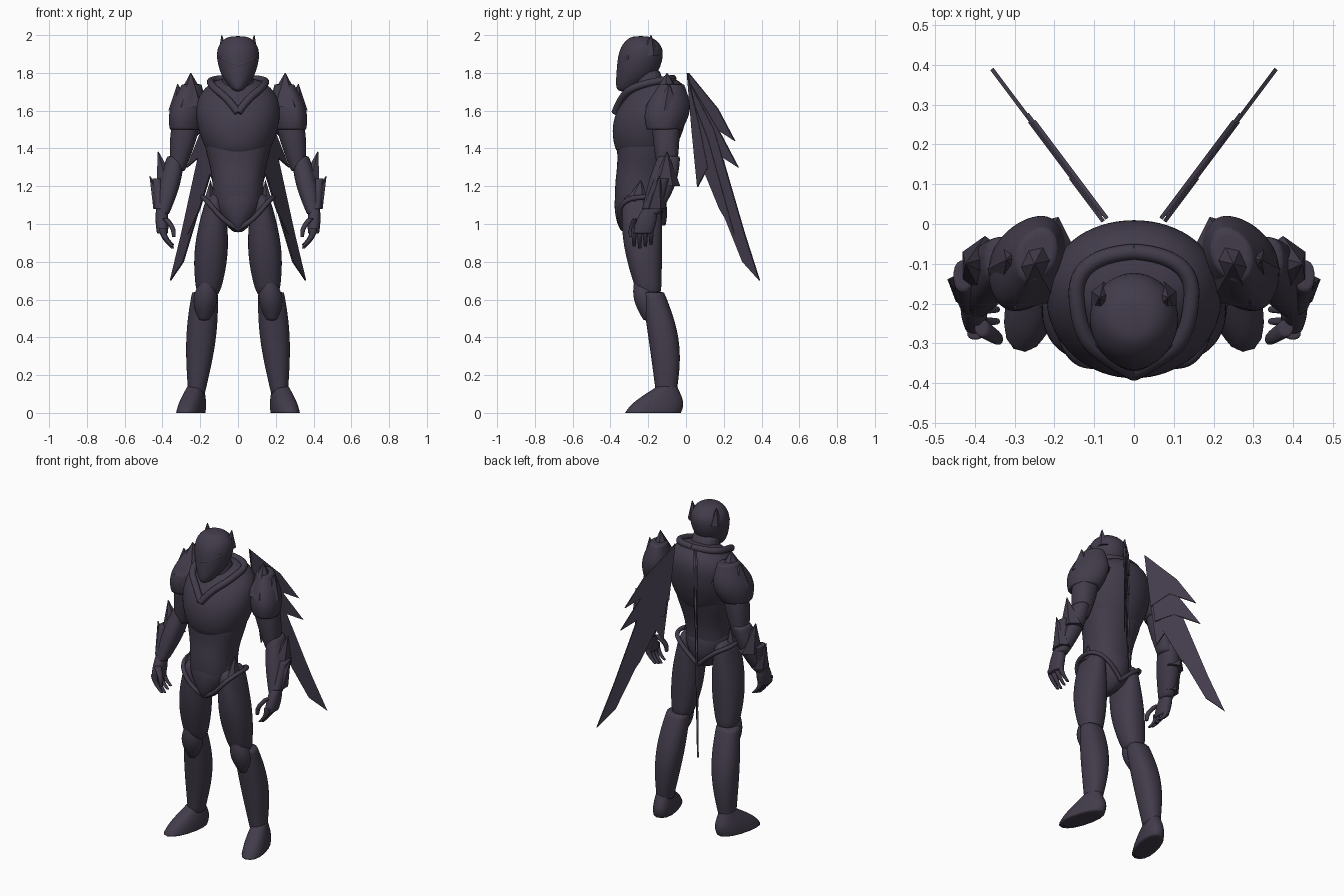
import bpy, bmesh, math
from mathutils import Vector, Matrix

cube = bpy.data.objects.get("Cube")
if cube:
    bpy.data.objects.remove(cube)

COLOUR = (0.055, 0.045, 0.07, 1)
armour = bpy.data.materials.new("dark violet armour")
armour.use_nodes = True
armour.diffuse_color = COLOUR
armour.node_tree.nodes["Principled BSDF"].inputs["Base Color"].default_value = COLOUR


def mix(pair, t):
    return pair[0] + (pair[1] - pair[0]) * t


def add_object(name, data, mirror):
    data.materials.append(armour)
    part = bpy.data.objects.new(name, data)
    bpy.context.collection.objects.link(part)
    if mirror:
        part.modifiers.new("mirror", 'MIRROR').use_mirror_merge = False
    return part


def mesh_object(name, bm, mirror, smooth):
    bmesh.ops.recalc_face_normals(bm, faces=bm.faces)
    mesh = bpy.data.meshes.new(name)
    bm.to_mesh(mesh)
    bm.free()
    for face in mesh.polygons:
        face.use_smooth = smooth
    part = add_object(name, mesh, mirror)
    if smooth:
        subdivision = part.modifiers.new("rounding", 'SUBSURF')
        subdivision.levels = subdivision.render_levels = 2
    return part


def skin(name, rings, mirror, turn=0, power=2.3, crease=0.4, sides=16, smooth=True):
    """Skin horizontal rounded-square rings given as (centre, width, depth)."""
    bm = bmesh.new()
    creases = bm.edges.layers.float.new("crease_edge")
    spin = Matrix.Rotation(math.radians(turn), 3, 'Z')
    loops = []
    for centre, width, depth in rings:
        loop = []
        for i in range(sides):
            angle = math.tau * (i + 0.5) / sides
            c, s = math.cos(angle), math.sin(angle)
            x = math.copysign(abs(c) ** (2 / power), c) * width / 2
            y = math.copysign(abs(s) ** (2 / power), s) * depth / 2
            loop.append(bm.verts.new(centre + spin @ Vector((x, y, 0))))
        loops.append(loop)
    for lower, upper in zip(loops, loops[1:]):
        for i in range(sides):
            j = (i + 1) % sides
            bm.faces.new((lower[i], lower[j], upper[j], upper[i]))
    for loop in (loops[0], loops[-1]):
        for edge in bm.faces.new(loop).edges:
            edge[creases] = crease
    return mesh_object(name, bm, mirror, smooth)


def body(name, rows, **options):
    """Central part from rows of (height, half width, front, back)."""
    rings = [(Vector((0, (front + back) / 2, height)), half * 2.05, (back - front) * 1.03)
             for height, half, front, back in rows]
    skin(name, rings, False, **options)


def limb(name, top, bottom, width, depth, swell=(0, 0), bow=(0, 0), steps=6, **options):
    """Mirrored part tapering between two points, swelling and bowing midway."""
    rings = []
    for i in range(steps + 1):
        t = i / steps
        bulge = math.sin(math.pi * t)
        centre = Vector(top).lerp(Vector(bottom), t) + Vector((*bow, 0)) * bulge
        rings.append((centre, mix(width, t) * (1 + swell[0] * bulge),
                      mix(depth, t) * (1 + swell[1] * bulge)))
    skin(name, rings, True, **options)


def spike(name, base, tip, width, depth, turn=0):
    """Mirrored faceted blade rising from its base to a sharp tip."""
    point = 0.004
    limb(name, base, tip, (width, point), (depth, point),
         steps=1, power=2, sides=6, smooth=False, turn=turn)


def ridge(name, points, radius):
    """Mirrored raised band along a smooth path."""
    curve = bpy.data.curves.new(name, 'CURVE')
    curve.dimensions = '3D'
    curve.bevel_depth = radius
    curve.use_fill_caps = True
    spline = curve.splines.new('NURBS')
    spline.points.add(len(points) - 1)
    for control, position in zip(spline.points, points):
        control.co = (*position, 1)
    spline.use_endpoint_u = True
    spline.order_u = 3
    add_object(name, curve, True)


# Torso
body("abdomen", [(1.02, .09, -.36, -.14), (1.12, .135, -.375, -.11), (1.22, .132, -.375, -.11),
                 (1.32, .15, -.36, -.085), (1.4, .175, -.365, -.06), (1.5, .18, -.36, -.03)])
body("chest", [(1.34, .13, -.345, -.09), (1.41, .18, -.382, -.05), (1.52, .218, -.393, -.005),
               (1.62, .225, -.36, .01), (1.7, .2, -.3, .01), (1.78, .11, -.23, -.04)],
     power=2.05, crease=0)
body("pelvis", [(.955, .025, -.34, -.2), (1, .07, -.365, -.13), (1.08, .13, -.38, -.1),
                (1.17, .145, -.375, -.105), (1.21, .125, -.35, -.12)], power=2.05, crease=.2)
ridge("collar", [(0, -.07, 1.77), (.15, -.08, 1.77), (.14, -.28, 1.73),
                 (.05, -.35, 1.66), (0, -.375, 1.59)], .02)
ridge("hip_ridge", [(0, -.335, .975), (.07, -.36, 1.01), (.17, -.34, 1.13),
                    (.2, -.17, 1.15), (.1, -.1, 1.1), (0, -.12, 1)], .013)
spike("hip_guard", (.15, -.26, 1.12), (.145, -.24, 1.23), .07, .13)

# Head with pointed mask, brow and ears
body("neck", [(1.62, .1, -.28, -.08), (1.82, .075, -.27, -.14)])
body("helmet", [(1.7, .02, -.36, -.3), (1.73, .05, -.372, -.23), (1.79, .092, -.368, -.15),
                (1.88, .115, -.362, -.12), (1.94, .108, -.345, -.125), (1.98, .075, -.31, -.165),
                (1.995, .04, -.28, -.2)], power=2, crease=0)
ridge("brow", [(0, -.357, 1.84), (.05, -.355, 1.85), (.09, -.3, 1.885)], .009)
spike("ear", (.076, -.195, 1.89), (.086, -.185, 2), .07, .1)

# Shoulder guards
limb("shoulder_guard", (.245, -.075, 1.74), (.28, -.115, 1.5), (.1, .165), (.14, .2),
     swell=(.4, .5), turn=25, power=1.8, crease=.8)
spike("shoulder_spike", (.245, -.1, 1.62), (.25, -.1, 1.8), .19, .26, 25)
spike("shoulder_fin", (.3, -.1, 1.6), (.32, -.09, 1.74), .13, .17, 25)

# Arms
limb("upper_arm", (.26, -.11, 1.62), (.32, -.1, 1.28), (.14, .08), (.14, .1), swell=(.3, .2))
limb("forearm", (.33, -.09, 1.36), (.4, -.19, 1.05), (.09, .07), (.12, .1),
     swell=(.45, .35), bow=(0, .01))
limb("forearm_plate", (.43, -.13, 1.24), (.41, -.18, 1.08), (.05, .07), (.08, .1), crease=.7)
spike("elbow_blade", (.375, -.11, 1.2), (.423, -.1, 1.385), .13, .16)
spike("wrist_blade", (.405, -.165, 1.08), (.467, -.14, 1.255), .1, .12)

# Hands with curled fingers
limb("palm", (.405, -.19, 1.08), (.4, -.23, .95), (.06, .06), (.08, .11), swell=(.15, .15))
for i in range(4):
    y = -.275 + i * .03
    limb(f"finger_{i + 1}", (.4, y, .98), (.345, y, .87 + .01 * abs(i - 1)),
         (.045, .02), (.036, .018), bow=(.015, 0), sides=8)
limb("thumb", (.385, -.26, 1.03), (.34, -.29, .93), (.04, .02), (.05, .025),
     bow=(-.015, -.01), sides=8)

# Legs
limb("thigh", (.12, -.235, 1.17), (.16, -.19, .6), (.08, .11), (.2, .12),
     swell=(.9, .3), bow=(0, -.015), crease=0)
limb("knee_guard", (.165, -.235, .7), (.18, -.19, .49), (.07, .06), (.08, .07),
     swell=(1, .7), power=2)
limb("shin", (.175, -.175, .64), (.22, -.105, .1), (.14, .09), (.12, .11),
     swell=(.38, .42), bow=(0, .025), crease=.5)
limb("foot", (.225, -.1, .14), (.25, -.175, 0), (.085, .135), (.11, .31),
     swell=(.1, .2), turn=15, crease=.9)

# Wings: overlapping thin blades in one swept plane, outlined by (y, z)
BLADES = {
    "upper": [(.01, 1.8), (.165, 1.61), (.255, 1.44), (.13, 1.52), (.04, 1.45)],
    "middle": [(.02, 1.75), (.17, 1.5), (.275, 1.3), (.15, 1.38), (.06, 1.35)],
    "long": [(.02, 1.75), (.15, 1.5), (.31, .95), (.39, .7), (.3, .8), (.1, 1.3)],
    "lower": [(.02, 1.7), (.12, 1.45), (.26, .945), (.18, 1.08), (.09, 1.3)],
    "inner": [(.01, 1.8), (.08, 1.5), (.12, 1.3), (.065, 1.195), (.035, 1.5)],
}
for i, (part, outline) in enumerate(BLADES.items()):
    bm = bmesh.new()
    shift = Vector((.8, -.6, 0)) * (i - 2) * .003
    bm.faces.new([bm.verts.new(Vector((.08 + .75 * (y - .02), y, z)) + shift)
                  for y, z in outline])
    blade = mesh_object("wing_blade_" + part, bm, True, False)
    solid = blade.modifiers.new("thickness", 'SOLIDIFY')
    solid.thickness = .01
    solid.offset = 0
